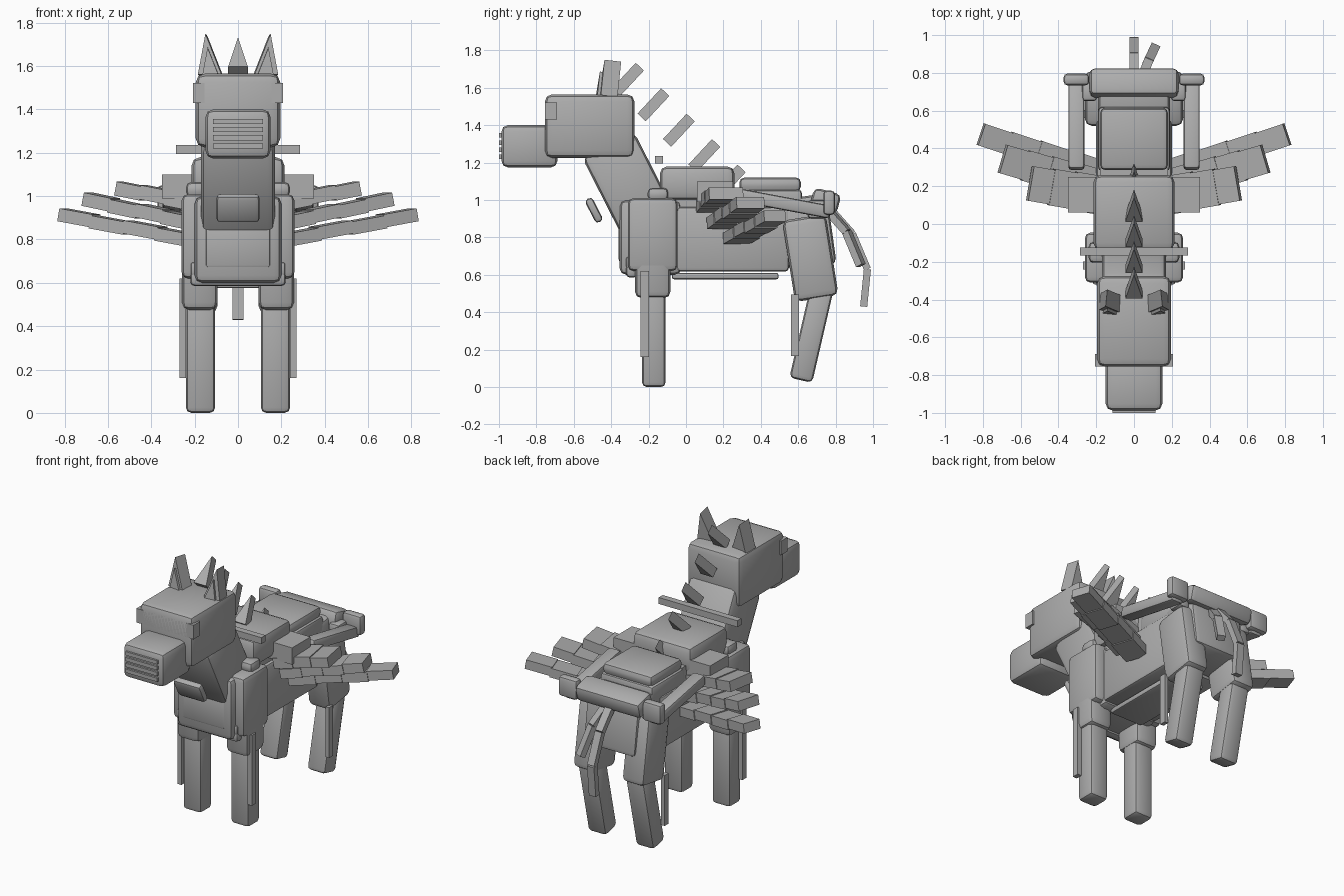
import bpy, bmesh, math
from mathutils import Vector, Matrix, Euler

if "Cube" in bpy.data.objects:
    bpy.data.objects.remove(bpy.data.objects["Cube"])

grey = bpy.data.materials.new("plain_grey")
grey.diffuse_color = (0.42, 0.42, 0.42, 1)
grey.use_nodes = True
grey.node_tree.nodes["Principled BSDF"].inputs["Base Color"].default_value = grey.diffuse_color


def finish(name, bm, matrix, bevel=0.0):
    """Bevel a bmesh, place it and link it as an object."""
    if bevel:
        bmesh.ops.bevel(bm, geom=bm.edges[:], offset=bevel, segments=2,
                        profile=0.5, affect='EDGES', clamp_overlap=True)
    bmesh.ops.recalc_face_normals(bm, faces=bm.faces[:])
    bm.transform(matrix)
    me = bpy.data.meshes.new(name)
    bm.to_mesh(me)
    bm.free()
    me.materials.append(grey)
    ob = bpy.data.objects.new(name, me)
    bpy.context.collection.objects.link(ob)
    bpy.context.view_layer.objects.active = ob
    bpy.ops.object.select_all(action='DESELECT')
    ob.select_set(True)
    if bevel:
        bpy.ops.object.shade_smooth_by_angle(angle=math.radians(30))
    return ob


def place(center, rot):
    return Matrix.Translation(center) @ Euler([math.radians(a) for a in rot]).to_matrix().to_4x4()


def box(name, center, size, rot=(0, 0, 0), bevel=0.0):
    bm = bmesh.new()
    bmesh.ops.create_cube(bm, size=1)
    bmesh.ops.scale(bm, vec=size, verts=bm.verts[:])
    finish(name, bm, place(center, rot), bevel)


def pair(name, center, size, rot=(0, 0, 0), bevel=0.0):
    """A box on the left and its mirror image on the right."""
    for s, side in ((1, "left_"), (-1, "right_")):
        box(side + name, (s * center[0], center[1], center[2]), size,
            (rot[0], s * rot[1], s * rot[2]), bevel)


def prism(name, center, width, height, depth, rot, lean=0.0):
    """Triangular spike: triangle in xz, extruded along y."""
    bm = bmesh.new()
    tri = [(-width / 2, -height / 2), (width / 2, -height / 2), (lean, height / 2)]
    a = [bm.verts.new((x, -depth / 2, z)) for x, z in tri]
    b = [bm.verts.new((x, depth / 2, z)) for x, z in tri]
    bm.faces.new(a)
    bm.faces.new(b[::-1])
    for i in range(3):
        j = (i + 1) % 3
        bm.faces.new((a[i], b[i], b[j], a[j]))
    finish(name, bm, place(center, rot))


def beam(name, p, q, width, thick, bevel=0.0):
    """Box running from p to q."""
    p, q = Vector(p), Vector(q)
    x = (q - p).normalized()
    y = Vector((0, 0, 1)).cross(x).normalized()
    z = x.cross(y)
    m = Matrix((x, y, z)).transposed().to_4x4()
    m.translation = (p + q) / 2
    bm = bmesh.new()
    bmesh.ops.create_cube(bm, size=1)
    bmesh.ops.scale(bm, vec=((q - p).length, width, thick), verts=bm.verts[:])
    finish(name, bm, m, bevel)


# Head, muzzle, visor and mouth grille
box("head", (0, -0.515, 1.395), (0.39, 0.48, 0.34), bevel=0.04)
box("muzzle", (0, -0.837, 1.287), (0.3, 0.3, 0.226), bevel=0.035)
box("visor", (0, -0.722, 1.475), (0.414, 0.066, 0.092))
for i in range(4):
    box("mouth_bar", (0, -0.99, 1.345 - i * 0.038), (0.23, 0.02, 0.024))

# Ears
for s in (1, -1):
    prism("ear", (s * 0.125, -0.405, 1.65), 0.11, 0.19, 0.09, (-7, 0, s * 6), s * 0.022)
    prism("inner_ear", (s * 0.125, -0.455, 1.62), 0.075, 0.13, 0.03, (-7, 0, s * 6), s * 0.015)

# Mane spikes
for i in range(5):
    prism("mane_spike", (0, -0.31 + i * 0.136, 1.645 - i * 0.136), 0.09, 0.185, 0.06, (-43, 0, 0))

# Neck, throat plate and collar bar
box("neck", (0, -0.312, 1.09), (0.34, 0.31, 0.46), (27, 0, 0), 0.035)
box("throat_plate", (0, -0.492, 0.945), (0.2, 0.045, 0.14), (27, 0, 0), 0.02)
box("collar_bar", (0, -0.145, 1.215), (0.57, 0.042, 0.042))

# Body
box("chest", (0, -0.19, 0.8), (0.4, 0.33, 0.4), bevel=0.035)
box("chest_panel", (0, -0.345, 0.77), (0.3, 0.03, 0.2), bevel=0.012)
box("chest_rim", (0, -0.29, 0.62), (0.44, 0.06, 0.07), bevel=0.02)
pair("chest_rim_end", (0.2, -0.3, 0.665), (0.035, 0.04, 0.06), bevel=0.01)
box("torso", (0, 0.25, 0.79), (0.4, 0.6, 0.345), bevel=0.02)
box("belly_plate", (0, 0.21, 0.593), (0.24, 0.57, 0.035), bevel=0.012)
box("saddle", (0, 0.06, 1.09), (0.43, 0.4, 0.18), bevel=0.04)
box("saddle_base", (0, 0.1, 1.0), (0.36, 0.4, 0.12))
box("rear_pad", (0, 0.45, 1.083), (0.36, 0.33, 0.075), bevel=0.028)
box("back_plate", (0, 0.45, 1.0), (0.38, 0.34, 0.11), bevel=0.02)
box("rump", (0, 0.65, 0.83), (0.38, 0.26, 0.38), (8, 0, 0), 0.03)
box("rump_bar", (0, 0.745, 0.995), (0.47, 0.15, 0.11), (-15, 0, 0), 0.03)

# Front legs
pair("shoulder", (0.19, -0.178, 0.815), (0.14, 0.265, 0.39), bevel=0.03)
pair("shoulder_cap", (0.19, -0.15, 1.03), (0.1, 0.11, 0.07), bevel=0.025)
pair("front_upper_leg", (0.177, -0.178, 0.74), (0.165, 0.19, 0.53), bevel=0.035)
pair("front_lower_leg", (0.173, -0.172, 0.3), (0.135, 0.126, 0.6), bevel=0.025)
pair("front_leg_blade", (0.255, -0.22, 0.39), (0.03, 0.044, 0.46))

# Hind legs
pair("thigh", (0.177, 0.665, 0.69), (0.165, 0.235, 0.44), (9, 0, 0), 0.035)
pair("hind_lower_leg", (0.173, 0.67, 0.28), (0.135, 0.125, 0.5), (-13, 0, 0), 0.025)
pair("hind_leg_blade", (0.255, 0.582, 0.33), (0.025, 0.042, 0.33))

# Hip rods with end blocks
for s in (1, -1):
    beam("hip_rod", (s * 0.305, 0.29, 1.025), (s * 0.305, 0.77, 0.935), 0.085, 0.07, 0.015)
pair("hip_rod_end", (0.305, 0.765, 0.985), (0.135, 0.062, 0.13), bevel=0.02)
pair("hip_mount", (0.235, 0.7, 0.95), (0.08, 0.1, 0.1), bevel=0.02)

# Wings: three stepped feathers, each made of overlapping segments
feathers = [  # root, tip, width, thickness
    ((0.2, 0.155, 0.965), (0.55, 0.215, 1.035), 0.185, 0.065),
    ((0.2, 0.2, 0.875), (0.695, 0.345, 0.98), 0.155, 0.062),
    ((0.2, 0.27, 0.795), (0.81, 0.475, 0.908), 0.12, 0.06),
]
for s in (1, -1):
    for root, tip, w, t in feathers:
        a, b = Vector(root), Vector(tip)
        n = max(3, round((b - a).length / 0.15))
        for k in range(n):
            p, q = a.lerp(b, k / n), a.lerp(b, (k + 1.04) / n if k < n - 1 else 1)
            lift = Vector((0, 0, 0.006 * (k % 2)))
            p, q = p + lift, q + lift
            p.x *= s
            q.x *= s
            beam("wing_feather", p, q, w + 0.01 * (n - 1 - k), t)
pair("wing_root", (0.265, 0.155, 1.045), (0.17, 0.19, 0.11))

# Tail: a long and a short strand
strands = [
    [(0, 0.77, 0.955), (0, 0.89, 0.82), (0, 0.97, 0.63), (0, 0.95, 0.43)],
    [(0.04, 0.77, 0.93), (0.075, 0.86, 0.83), (0.11, 0.935, 0.65)],
]
for pts in strands:
    for p, q in zip(pts, pts[1:]):
        beam("tail_segment", p, q, 0.05, 0.038)
